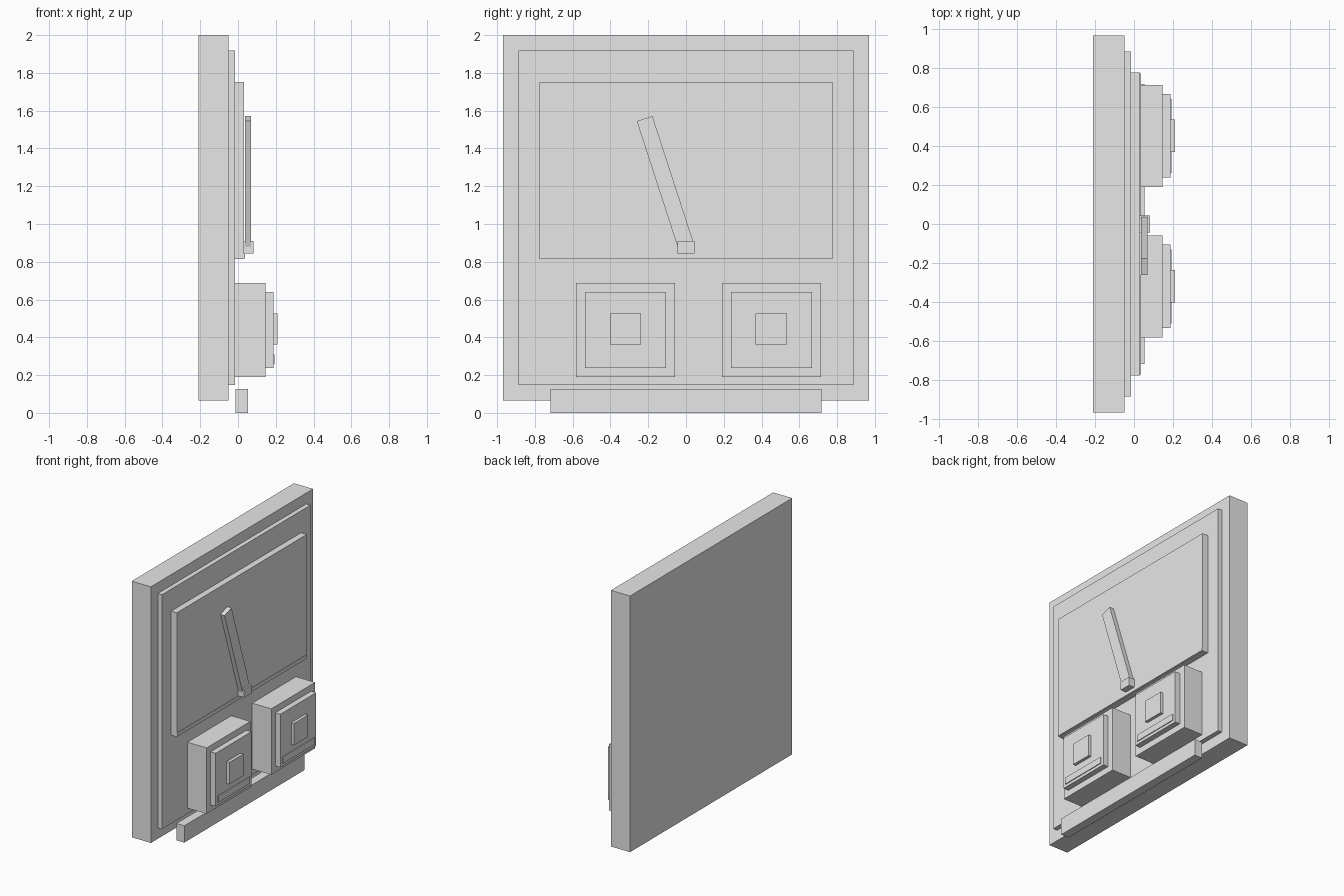
import bpy
from math import radians

cube = bpy.data.objects.get("Cube")
if cube:
    bpy.data.objects.remove(cube, do_unlink=True)

grey = bpy.data.materials.new("plain grey")
grey.use_nodes = True
colour = (0.8, 0.8, 0.8, 1)
grey.diffuse_color = colour
grey.node_tree.nodes["Principled BSDF"].inputs["Base Color"].default_value = colour


def box(name, x, y, z, tilt=0):
    """Box from its (low, high) range on each axis, tilted about x."""
    ranges = (x, y, z)
    bpy.ops.mesh.primitive_cube_add(size=1, location=[(a + b) / 2 for a, b in ranges])
    ob = bpy.context.object
    ob.name = ob.data.name = name
    ob.scale = [b - a for a, b in ranges]
    bpy.ops.object.transform_apply(location=False, rotation=False, scale=True)
    ob.rotation_euler.x = radians(tilt)
    ob.data.materials.append(grey)
    return ob


def span(centre, half):
    return (centre - half, centre + half)


# Stacked panels, facing +x
box("back_panel", (-0.21, -0.05), span(0, 0.968), (0.065, 2.0))
box("face_plate", (-0.05, -0.015), span(0, 0.886), (0.147, 1.918))
box("dial_plate", (-0.015, 0.032), span(0, 0.776), (0.815, 1.752))
box("dial_lower_strip", (0.031, 0.036), span(0, 0.772), (0.818, 0.845))

# Needle and its pivot
box("needle", (0.036, 0.07), span(-0.111, 0.0435), span(1.225, 0.35), tilt=18)
box("needle_pivot", (0.032, 0.083), span(0, 0.044), (0.845, 0.91))

# Two stepped buttons
for side, y in (("right", -0.32), ("left", 0.452)):
    box(side + "_button_base", (-0.015, 0.145), span(y, 0.262), (0.19, 0.688))
    box(side + "_button_cap", (0.145, 0.187), span(y, 0.214), (0.238, 0.64))
    box(side + "_button_strip", (0.186, 0.193), span(y, 0.19), (0.26, 0.31))
    box(side + "_button_centre", (0.187, 0.21), span(y, 0.083), (0.362, 0.527))

# Lower ledge
box("bottom_bar", (-0.012, 0.054), span(0, 0.718), (0, 0.127))
